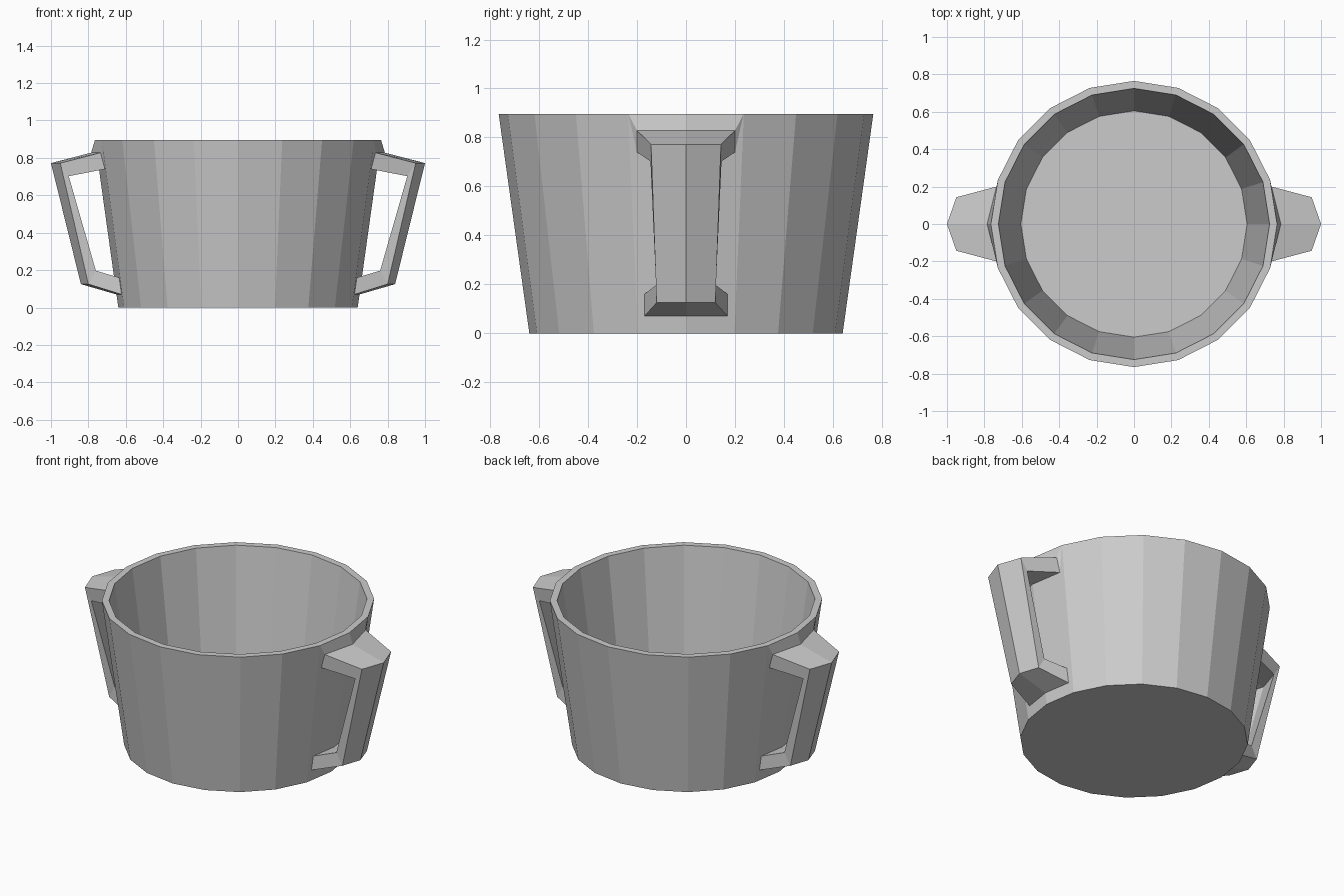
import bpy, bmesh, math

if "Cube" in bpy.data.objects:
    bpy.data.objects.remove(bpy.data.objects["Cube"])

SIDES, H = 20, 0.895
R_BOT, R_TOP = 0.64, 0.765


def finish(name, bm):
    bmesh.ops.recalc_face_normals(bm, faces=bm.faces)
    me = bpy.data.meshes.new(name)
    bm.to_mesh(me)
    bm.free()
    ob = bpy.data.objects.new(name, me)
    bpy.context.collection.objects.link(ob)
    return ob


def wall_x(y, z):
    # x of the faceted cup wall near the +x vertex
    r = R_BOT + (R_TOP - R_BOT) * z / H
    a = 2 * math.pi / SIDES
    return r - abs(y) * (1 - math.cos(a)) / math.sin(a)


# Cup: outer wall, flat rim, inner wall and floor
bm = bmesh.new()
rings = []
for r, z in [(R_BOT, 0), (R_TOP, H), (0.725, H), (0.605, 0.04)]:
    rings.append([bm.verts.new((r * math.cos(2 * math.pi * i / SIDES),
                                r * math.sin(2 * math.pi * i / SIDES), z))
                  for i in range(SIDES)])
for a, b in zip(rings, rings[1:]):
    for i in range(SIDES):
        j = (i + 1) % SIDES
        bm.faces.new((a[i], a[j], b[j], b[i]))
bm.faces.new(rings[0])
bm.faces.new(rings[-1])
finish("cup_body", bm)

# Handle loop: (side x, middle x, z, half width); None means it meets the wall
profile = [
    (None, None, 0.895, 0.235),   # rim
    (0.735, 0.785, 0.828, 0.20),  # top shoulder
    (0.95, 1.00, 0.772, 0.143),   # outer top
    (0.80, 0.84, 0.125, 0.12),    # outer bottom
    (None, None, 0.07, 0.17),     # lower root, underside
    (None, None, 0.16, 0.17),     # lower root, upper side
    (0.76, 0.80, 0.197, 0.122),   # opening bottom
    (0.905, 0.95, 0.702, 0.145),  # opening top
    (None, None, 0.74, 0.20),     # upper root, underside
]
bm = bmesh.new()
cols = []
for s in (-1, 0, 1):
    col = []
    for side_x, mid_x, z, w in profile:
        y = s * w
        x = mid_x if s == 0 else side_x
        if x is None:
            x = wall_x(y, z)
        col.append(bm.verts.new((x, y, z)))
    cols.append(col)
for a, b in zip(cols, cols[1:]):
    for i in (0, 1, 2, 3, 5, 6, 7):
        bm.faces.new((a[i], a[i + 1], b[i + 1], b[i]))
for c in (cols[0], cols[2]):
    for ids in ((0, 1, 8), (1, 2, 7, 8), (2, 3, 6, 7), (3, 4, 5, 6)):
        bm.faces.new([c[i] for i in ids])
handles = finish("handles", bm)
mod = handles.modifiers.new("mirror", 'MIRROR')
mod.use_axis = (True, False, False)
